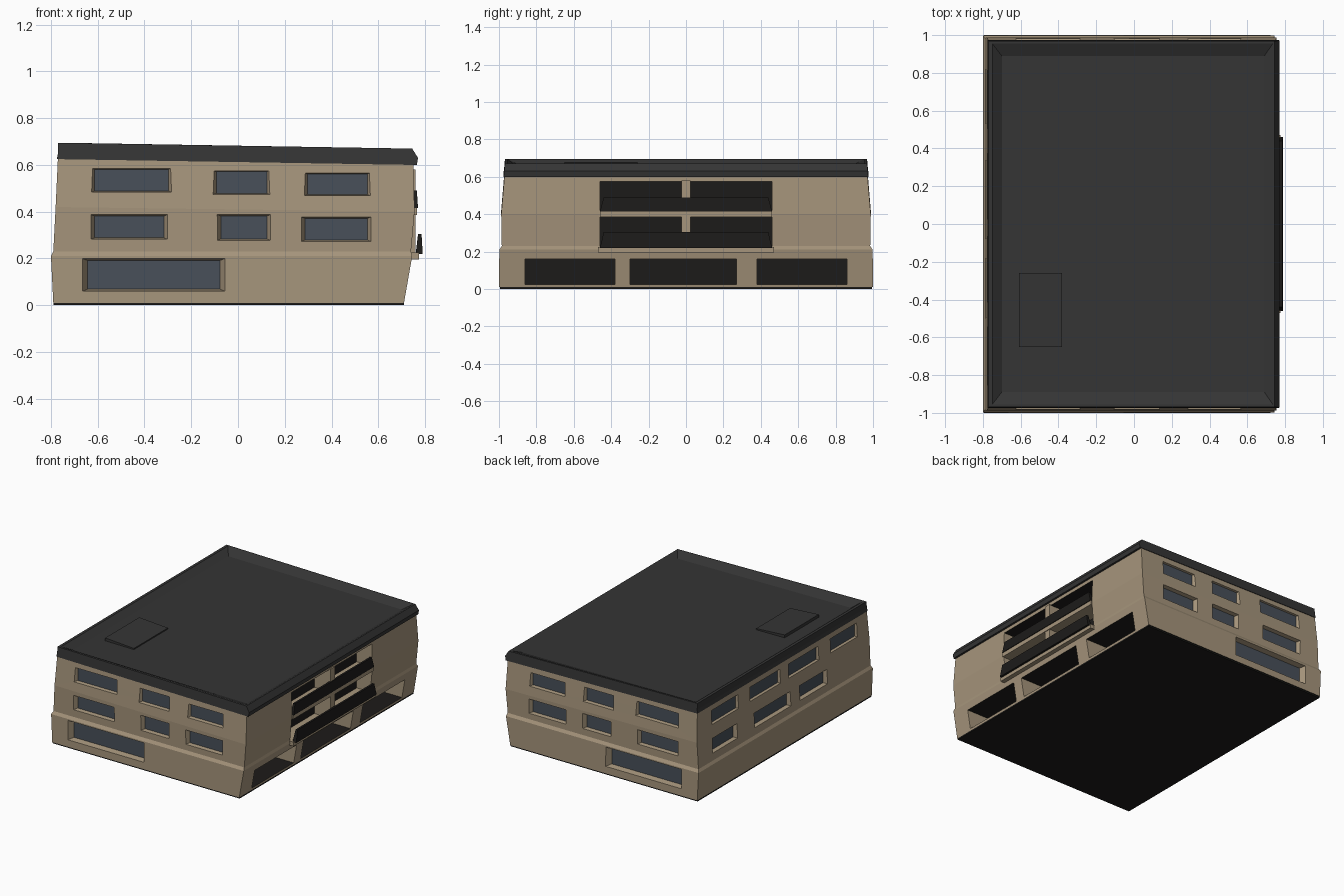
import bpy, bmesh
from mathutils import Vector

if "Cube" in bpy.data.objects:
    bpy.data.objects.remove(bpy.data.objects["Cube"])


def mat(name, rgb):
    m = bpy.data.materials.new(name)
    m.diffuse_color = (*rgb, 1)
    m.use_nodes = True
    m.node_tree.nodes["Principled BSDF"].inputs["Base Color"].default_value = m.diffuse_color
    return m


TAN = mat("tan_wall", (0.38, 0.30, 0.20))
GLASS = mat("window_glass", (0.065, 0.08, 0.10))
ROOF = mat("roof_grey", (0.035, 0.035, 0.035))
DARK = mat("dark_interior", (0.012, 0.011, 0.010))


def finish(name, bm, *mats):
    bmesh.ops.recalc_face_normals(bm, faces=bm.faces)
    me = bpy.data.meshes.new(name)
    bm.to_mesh(me)
    bm.free()
    ob = bpy.data.objects.new(name, me)
    bpy.context.collection.objects.link(ob)
    for m in mats:
        me.materials.append(m)
    return ob


def hexa(bm, a, b):
    """Closed solid between two four-point loops."""
    va, vb = [bm.verts.new(p) for p in a], [bm.verts.new(p) for p in b]
    bm.faces.new(va)
    bm.faces.new(vb[::-1])
    for i in range(4):
        j = (i + 1) % 4
        bm.faces.new((va[i], vb[i], vb[j], va[j]))


def rect(x0, x1, y0, y1, z0, z1=None):
    """Loop in plan; z1 lets the right end sit lower."""
    z1 = z0 if z1 is None else z1
    return [(x0, y0, z0), (x1, y0, z1), (x1, y1, z1), (x0, y1, z0)]


def box(bm, x0, x1, y0, y1, z0, z1):
    hexa(bm, rect(x0, x1, y0, y1, z0), rect(x0, x1, y0, y1, z1))


def loft(bm, loops, cap=True):
    rings = [[bm.verts.new(p) for p in lp] for lp in loops]
    for a, b in zip(rings, rings[1:]):
        for i in range(4):
            j = (i + 1) % 4
            bm.faces.new((a[i], a[j], b[j], b[i]))
    if cap:
        bm.faces.new(rings[0][::-1])
        bm.faces.new(rings[-1])


# Wall block with slight breaks at each floor line
bm = bmesh.new()
loft(bm, [rect(-.79, .71, -1, 1, .01),
          rect(-.80, .745, -.998, .998, .21),
          rect(-.79, .74, -.985, .985, .23),
          rect(-.78, .755, -.988, .988, .42, .40),
          rect(-.77, .75, -.97, .97, .635, .61)])
walls = finish("walls", bm, TAN, DARK)

# Window layout: (start, end, bottom, top) along each facade
END_WINDOWS = [(-.61, -.30, .49, .58), (-.09, .12, .48, .57), (.30, .55, .475, .56),
               (-.61, -.32, .29, .38), (-.07, .12, .285, .38), (.29, .55, .28, .37),
               (-.64, -.08, .07, .19)]
SIDE_WINDOWS = [(-.84, -.56, .49, .58), (-.40, -.08, .49, .58), (.04, .36, .49, .58),
                (.52, .80, .49, .58), (-.48, -.20, .29, .38), (-.06, .32, .29, .38),
                (.55, .80, .29, .38)]


def opening(place, a, b, z0, z1, depth, grow):
    """Loop on a facade plane at a given depth, widened by grow."""
    return [place(s, depth, z) for s, z in
            ((a - grow, z0 - grow * .4), (b + grow, z0 - grow * .4),
             (b + grow, z1 + grow * .4), (a - grow, z1 + grow * .4))]


FACADES = [(lambda s, d, z: (s, -1 + d, z), END_WINDOWS),
           (lambda s, d, z: (s, 1 - d, z), END_WINDOWS),
           (lambda s, d, z: (-.80 + d, s, z), SIDE_WINDOWS)]

# Splayed window reveals and glass panes
cut, panes = bmesh.new(), bmesh.new()
for place, windows in FACADES:
    for a, b, z0, z1 in windows:
        hexa(cut, opening(place, a, b, z0, z1, -.03, .04),
             opening(place, a, b, z0, z1, .05, 0))
        hexa(panes, opening(place, a, b, z0, z1, .04, .003),
             opening(place, a, b, z0, z1, .056, .003))
finish("window_panes", panes, GLASS)

# Right side: balcony bay and three ground floor bays
BAYS = [(-.86, -.38), (-.30, .27), (.38, .86)]
box(cut, .63, .85, -.46, .46, .22, .575)
for a, b in BAYS:
    box(cut, .56, .85, a, b, .025, .16)
cutter = finish("cutter", cut, TAN)
cutter.hide_render = True
mod = walls.modifiers.new("openings", "BOOLEAN")
mod.operation, mod.solver, mod.object = "DIFFERENCE", "EXACT", cutter
bpy.context.view_layer.objects.active = walls
bpy.ops.object.modifier_apply(modifier=mod.name)
bpy.data.objects.remove(cutter)

# Dark lining inside the right-hand bays, dark underside
for p in walls.data.polygons:
    c = p.center
    inside = c.x > .55 and c.x < .735 and abs(c.y) < .87
    if (p.normal.z < -.9 and c.z < .05) or (inside and (abs(p.normal.x) > .9 or abs(p.normal.z) > .9)
                                            and c.z < .58 and c.x < .70):
        p.material_index = 1

# Balcony slabs and centre post
bm = bmesh.new()
box(bm, .62, .775, -.47, .47, .195, .225)
box(bm, .62, .765, -.46, .46, .385, .415)
box(bm, .62, .76, -.025, .025, .22, .58)
finish("balcony_slabs", bm, TAN)

# Slanted dark balcony railings
bm = bmesh.new()
for z, x, h in ((.22, .79, .085), (.415, .77, .075)):
    hexa(bm, rect(x - .03, x, -.46, .46, z), rect(x - .02, x - .005, -.44, .44, z + h))
finish("balcony_railings", bm, DARK)

# Roof: fascia, parapet rim and sunken deck, falling slightly to the right
bm = bmesh.new()
loft(bm, [rect(-.775, .765, -.975, .975, .625, .60),
          rect(-.77, .77, -.972, .972, .65, .63),
          rect(-.77, .745, -.968, .968, .695, .67),
          rect(-.75, .735, -.955, .955, .695, .67),
          rect(-.70, .69, -.89, .89, .66, .645)])
finish("roof", bm, ROOF)

# Low roof hatch
bm = bmesh.new()
hexa(bm, rect(-.61, -.38, -.65, -.26, .64), rect(-.61, -.38, -.65, -.26, .68, .665))
finish("roof_hatch", bm, ROOF)

# Ground slab
bm = bmesh.new()
box(bm, -.79, .71, -.995, .995, 0, .015)
finish("ground_slab", bm, DARK)
